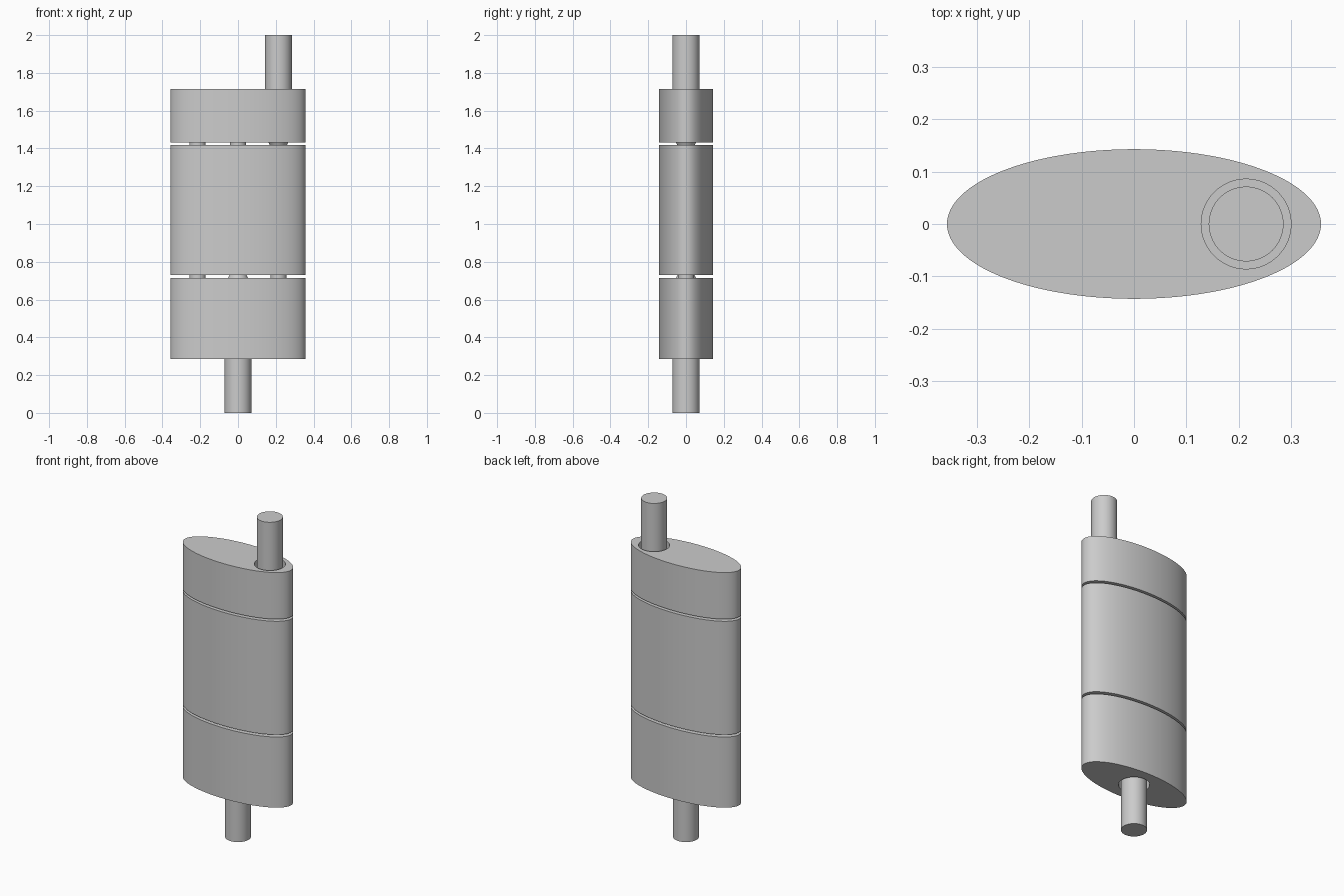
import bpy
import math

cube = bpy.data.objects.get("Cube")
if cube:
    bpy.data.objects.remove(cube, do_unlink=True)

grey = bpy.data.materials.new("plain_grey")
grey.use_nodes = True
grey.diffuse_color = (0.6, 0.6, 0.6, 1)
grey.node_tree.nodes["Principled BSDF"].inputs["Base Color"].default_value = (0.6, 0.6, 0.6, 1)

OFFSET = 0.214           # sideways spacing of the pipes
PIPE_R = 0.0714
SOCKET_R = 0.0857
TUBE_R = 0.043


def column(name, x, z0, z1, r0, r1=None, depth_scale=1.0, sides=64):
    """Upright round or elliptical column between two heights."""
    bpy.ops.mesh.primitive_cone_add(
        vertices=sides, radius1=r0, radius2=r0 if r1 is None else r1,
        depth=z1 - z0, location=(x, 0, (z0 + z1) / 2))
    ob = bpy.context.object
    ob.name = name
    ob.scale.y = depth_scale
    bpy.ops.object.transform_apply(location=False, rotation=False, scale=True)
    ob.data.materials.append(grey)
    return ob


def smooth(ob):
    bpy.ops.object.select_all(action='DESELECT')
    ob.select_set(True)
    bpy.context.view_layer.objects.active = ob
    bpy.ops.object.shade_smooth_by_angle(angle=math.radians(30))


def cut_socket(body, x, z0, z1):
    """Sink a round clearance socket into one end of a chamber."""
    cutter = column("socket_cutter", x, z0, z1, SOCKET_R)
    cutter.hide_render = True
    mod = body.modifiers.new("socket", 'BOOLEAN')
    mod.operation = 'DIFFERENCE'
    mod.solver = 'EXACT'
    mod.object = cutter
    bpy.context.view_layer.objects.active = body
    bpy.ops.object.modifier_apply(modifier=mod.name)
    bpy.data.objects.remove(cutter, do_unlink=True)


# Three elliptical chambers, separated by narrow gaps
levels = {"lower_chamber": (0.286, 0.715),
          "middle_chamber": (0.729, 1.418),
          "upper_chamber": (1.431, 1.714)}
chambers = {n: column(n, 0, a, b, 0.357, depth_scale=0.4, sides=128)
            for n, (a, b) in levels.items()}
cut_socket(chambers["lower_chamber"], 0, 0.2, 0.42)
cut_socket(chambers["upper_chamber"], OFFSET, 1.58, 1.8)

# Outer pipes seated in their sockets
pipes = [column("bottom_pipe", 0, 0, 0.5, PIPE_R),
         column("top_pipe", OFFSET, 1.5, 2, PIPE_R)]

# Tubes linking the chambers; the ones in line with an outer pipe are flared
for label, z0, z1, flared in (("lower", 0.71, 0.734, 0), ("upper", 1.413, 1.436, 1)):
    for i, side in enumerate(("right", "middle", "left")):
        k = i - 1
        wide = 0.055 if k == flared else TUBE_R
        bottom, top = (wide, TUBE_R) if label == "lower" else (TUBE_R, wide)
        pipes.append(column(f"{label}_{side}_tube", k * OFFSET, z0, z1, bottom, top))

for ob in list(chambers.values()) + pipes:
    smooth(ob)
